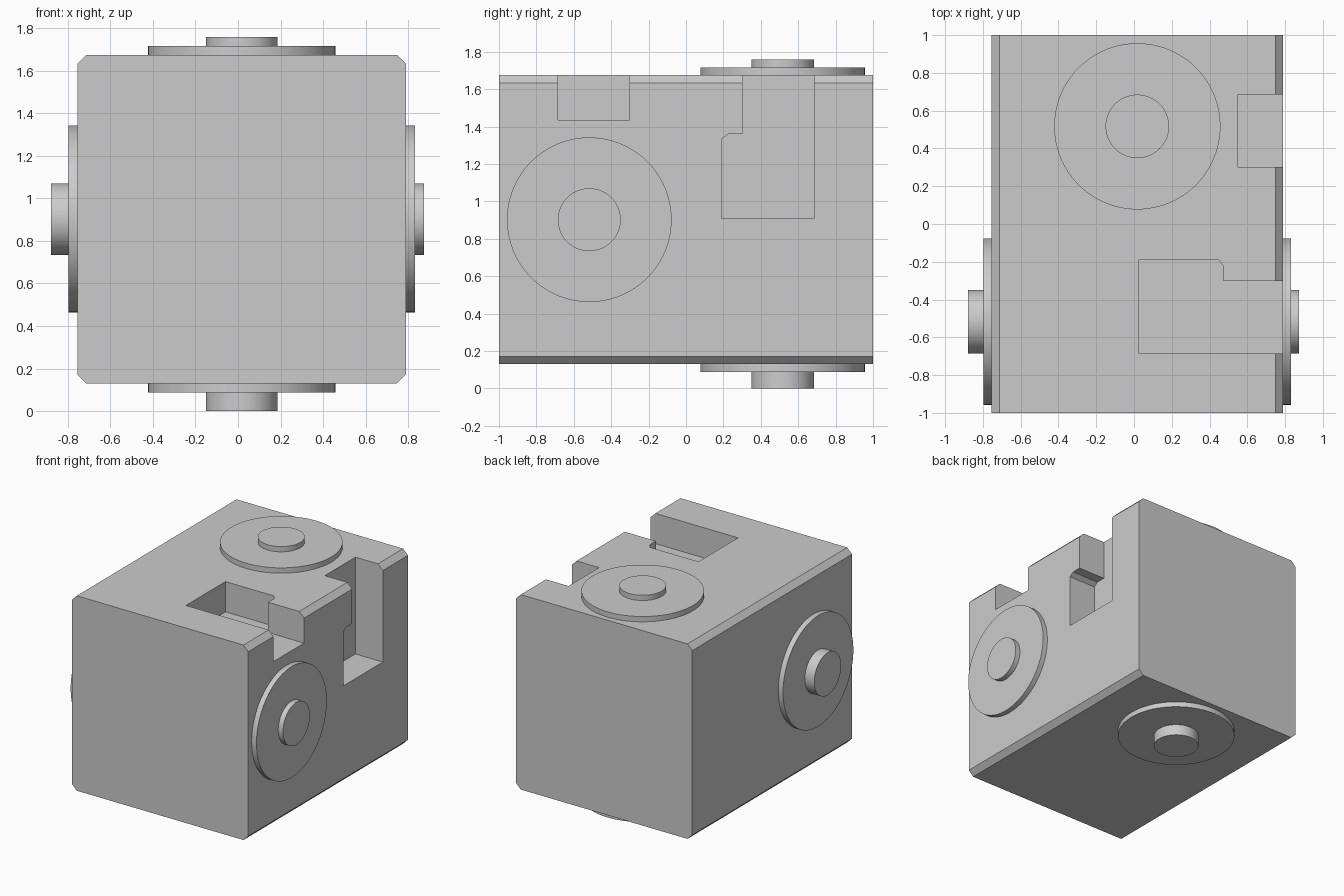
import bpy
import bmesh
from mathutils import Matrix, Vector

old = bpy.data.objects.get("Cube")
if old:
    bpy.data.objects.remove(old, do_unlink=True)

# Single grey for the whole block
grey = bpy.data.materials.new("light_grey")
grey.use_nodes = True
COLOUR = (0.6, 0.6, 0.6, 1)
grey.diffuse_color = COLOUR
grey.node_tree.nodes["Principled BSDF"].inputs["Base Color"].default_value = COLOUR

# Block extents
X0, X1 = -0.755, 0.79
Z0, Z1 = 0.13, 1.675
CX, CZ = (X0 + X1) / 2, (Z0 + Z1) / 2
CHAMFER = 0.042


def add_object(name, bm):
    bmesh.ops.recalc_face_normals(bm, faces=bm.faces)
    mesh = bpy.data.meshes.new(name)
    bm.to_mesh(mesh)
    bm.free()
    mesh.materials.append(grey)
    obj = bpy.data.objects.new(name, mesh)
    bpy.context.collection.objects.link(obj)
    return obj


def prism(name, outline, depth):
    """Extrude an outline of 3D points along the depth vector."""
    bm = bmesh.new()
    face = bm.faces.new([bm.verts.new(p) for p in outline])
    ext = bmesh.ops.extrude_face_region(bm, geom=[face])
    moved = [g for g in ext["geom"] if isinstance(g, bmesh.types.BMVert)]
    bmesh.ops.translate(bm, vec=depth, verts=moved)
    return add_object(name, bm)


def drum(name, base, direction, radius, height):
    """Smooth cylinder standing on base along direction, slightly sunk in."""
    sink = 0.01
    axis = Vector(direction)
    place = Matrix.Translation(Vector(base) + axis * (height - sink) / 2)
    turn = axis.to_track_quat("Z", "Y").to_matrix().to_4x4()
    bm = bmesh.new()
    bmesh.ops.create_cone(bm, cap_ends=True, segments=96, radius1=radius,
                          radius2=radius, depth=height + sink, matrix=place @ turn)
    obj = add_object(name, bm)
    bpy.ops.object.select_all(action="DESELECT")
    obj.select_set(True)
    bpy.context.view_layer.objects.active = obj
    bpy.ops.object.shade_smooth_by_angle()


def cut(body, cutter):
    mod = body.modifiers.new("cut", "BOOLEAN")
    mod.operation = "DIFFERENCE"
    mod.solver = "EXACT"
    mod.object = cutter
    cutter.hide_render = True
    bpy.context.view_layer.objects.active = body
    bpy.ops.object.modifier_apply(modifier=mod.name)
    bpy.data.objects.remove(cutter, do_unlink=True)


# Block with chamfered long edges
c = CHAMFER
section = [(X0 + c, Z0), (X1 - c, Z0), (X1, Z0 + c), (X1, Z1 - c),
           (X1 - c, Z1), (X0 + c, Z1), (X0, Z1 - c), (X0, Z0 + c)]
block = prism("block", [(x, -1, z) for x, z in section], (0, 2, 0))

# Hooked slot: a straight channel from the edge with a wider pocket inside.
# Each point is (distance in from the edge, position across the slot).
EDGE = 0.1
hook = [(-EDGE, 0.685), (0.767, 0.685), (0.767, 0.19), (0.342, 0.19),
        (0.315, 0.225), (0.315, 0.302), (-EDGE, 0.302)]
DEPTH = 0.24

# Slot sunk into the top, opening on the left side
cut(block, prism("top_slot_cutter",
                 [(X1 - d, -w, Z1 - DEPTH) for d, w in hook], (0, 0, DEPTH + EDGE)))
# Slot sunk into the left side, opening on the top
cut(block, prism("side_slot_cutter",
                 [(X1 - DEPTH, w, Z1 - d) for d, w in hook], (DEPTH + EDGE, 0, 0)))

# Stepped round bosses: name, base centre, direction, stub height
DISC_H = 0.042
Y = 0.517
bosses = [("top", (CX, Y, Z1), (0, 0, 1), 0.042),
          ("bottom", (CX, Y, Z0), (0, 0, -1), 0.088),
          ("left", (X1, -Y, CZ), (1, 0, 0), 0.042),
          ("right", (X0, -Y, CZ), (-1, 0, 0), 0.083)]
for side, base, direction, stub in bosses:
    drum(side + "_disc", base, direction, 0.44, DISC_H)
    drum(side + "_stub", Vector(base) + Vector(direction) * DISC_H,
         direction, 0.168, stub)
